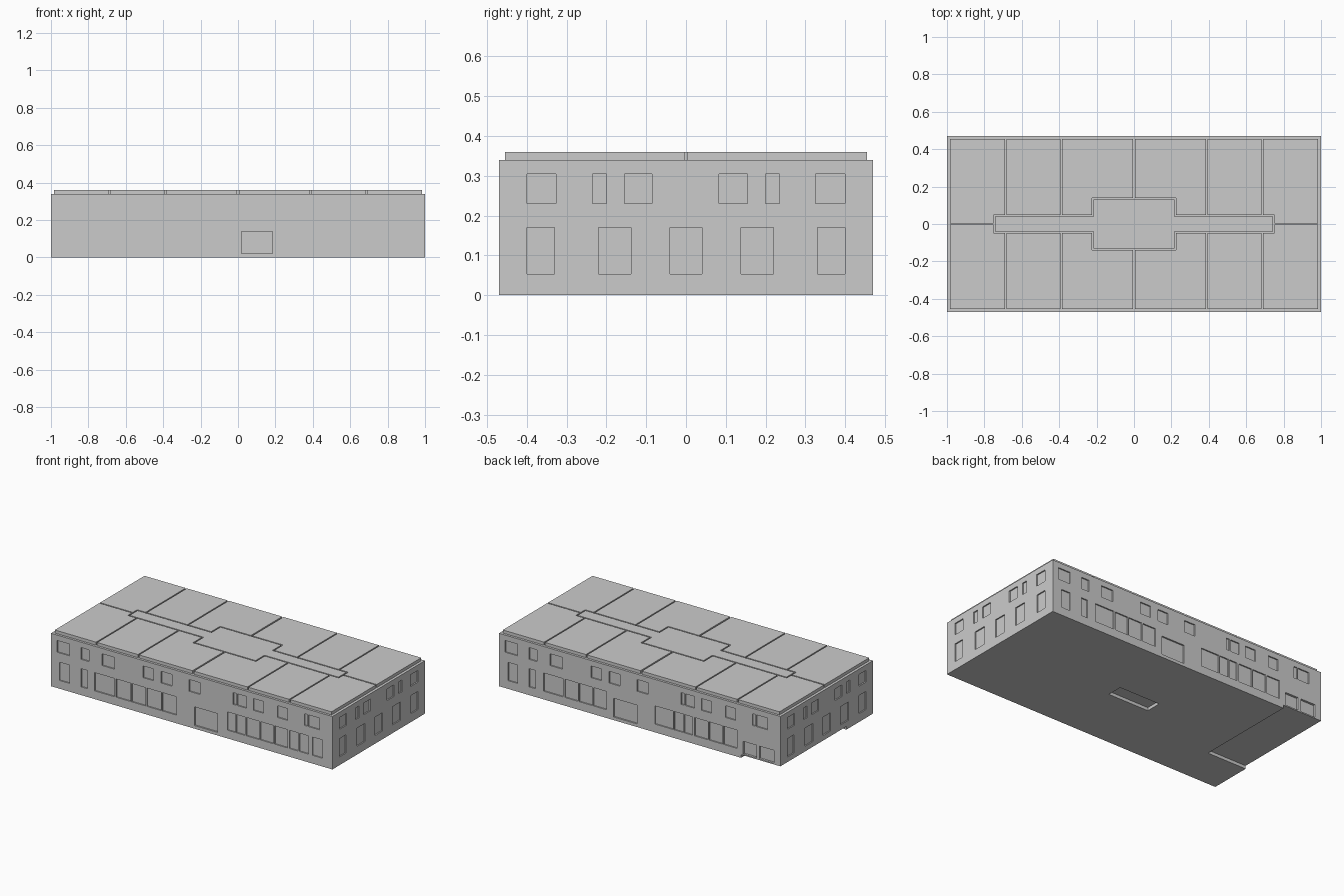
import bpy, bmesh

if "Cube" in bpy.data.objects:
    bpy.data.objects.remove(bpy.data.objects["Cube"])

W, D, H, TOP = 1.0, 0.47, 0.34, 0.36   # half width, half depth, wall top, roof top


def finish(name, bm):
    bmesh.ops.recalc_face_normals(bm, faces=bm.faces)
    me = bpy.data.meshes.new(name)
    bm.to_mesh(me)
    bm.free()
    ob = bpy.data.objects.new(name, me)
    bpy.context.collection.objects.link(ob)
    return ob


def box(bm, x0, x1, y0, y1, z0, z1):
    vs = bmesh.ops.create_cube(bm, size=1)["verts"]
    for v in vs:
        v.co.x = x1 if v.co.x > 0 else x0
        v.co.y = y1 if v.co.y > 0 else y0
        v.co.z = z1 if v.co.z > 0 else z0


def prism(bm, pts, z0, z1):
    f = bm.faces.new([bm.verts.new((x, y, z0)) for x, y in pts])
    ext = bmesh.ops.extrude_face_region(bm, geom=[f])["geom"]
    for v in ext:
        if isinstance(v, bmesh.types.BMVert):
            v.co.z = z1
    # keep the base so the prism is closed
    if f.is_valid is False or len(bm.faces) == 0:
        return


def cut(target, cutter):
    m = target.modifiers.new("cut", "BOOLEAN")
    m.operation, m.solver, m.object = "DIFFERENCE", "EXACT", cutter
    cutter.hide_render = True
    cutter.hide_set(True)


# Wall block
bm = bmesh.new()
box(bm, -W, W, -D, D, 0, H)
walls = finish("building_walls", bm)

# Underside: raised loading corner and lift pit
bm = bmesh.new()
box(bm, -1.1, -0.72, -0.20, 0.6, -0.1, 0.02)
box(bm, -0.145, 0.145, -0.05, 0.05, -0.1, 0.02)
cut(walls, finish("underside_cutter", bm))

# Openings: long facades share the upper row (turned half round for the back)
UP, LOW = (0.23, 0.305), (0.053, 0.17)
upper = [(-.957, -.87), (-.786, -.73), (-.637, -.55), (-.345, -.27), (-.217, -.14),
         (-.018, .06), (.295, .318), (.324, .39), (.438, .51), (.609, .68),
         (.80, .822), (.829, .91)]


def row(x0, x1, n, gap=0.008):
    w = (x1 - x0) / n
    return [(x0 + i * w, x0 + (i + 1) * w - gap) for i in range(n)]


front_low = [(-.94, -.87), (-.785, -.74)] + row(-.69, -.54, 1) + row(-.537, -.10, 4) \
    + [(.253, .31), (.317, .38)] + row(.388, .69, 3) + [(.694, .757), (.765, .83), (.858, .93)]
back_low = [(.87, .936), (.74, .785)] + row(.545, .69, 1) + row(.235, .54, 3) \
    + row(-.238, -.10, 1) + [(-.31, -.245), (-.374, -.317)] + row(-.69, -.382, 3)
side_up = [(-.40, -.327), (-.235, -.20), (-.155, -.085), (.083, .155), (.20, .235), (.325, .40)]
side_low = [(-.40, -.33), (-.22, -.138), (-.04, .04), (.138, .22), (.33, .40)]

bm = bmesh.new()


def long_opening(s, a, b, z, depth=0.008):
    y = sorted((s * (D - depth), s * (D + 0.05)))
    box(bm, a, b, *y, *z)


for a, b in upper:
    long_opening(-1, a, b, UP)
    long_opening(1, -b, -a, UP)
for a, b in front_low:
    long_opening(-1, a, b, LOW)
for a, b in back_low:
    long_opening(1, a, b, LOW)
for s in (-1, 1):
    long_opening(s, 0.02, 0.185, (0.02, 0.14), 0.01)      # entrances
    x = sorted((s * (W - 0.008), s * (W + 0.05)))
    for a, b in side_up:
        box(bm, *x, a, b, *UP)
    for a, b in side_low:
        box(bm, *x, a, b, *LOW)
for a, b in [(-.83, -.735), (-.955, -.85)]:               # loading doors
    long_opening(1, a, b, (0.028, 0.11), 0.014)
cut(walls, finish("opening_cutter", bm))

# Roof panels: three shapes per quarter, mirrored to all four
shapes = [
    [(.005, .138), (.224, .138), (.224, .048), (.385, .048), (.385, .455), (.005, .455)],
    [(.393, .048), (.682, .048), (.682, .455), (.393, .455)],
    [(.690, .048), (.75, .048), (.75, .004), (.983, .004), (.983, .455), (.690, .455)],
]
bm = bmesh.new()
for sx in (-1, 1):
    for sy in (-1, 1):
        for pts in shapes:
            prism(bm, [(sx * x, sy * y) for x, y in pts], H, TOP)
finish("roof_panels", bm)

# Central cross-shaped roof plate
q = [(.742, .04), (.216, .04), (.216, .13)]
pts = q + [(-x, y) for x, y in reversed(q)] + [(-x, -y) for x, y in q] + [(x, -y) for x, y in reversed(q)]
bm = bmesh.new()
prism(bm, pts, H, TOP)
finish("roof_centre_plate", bm)
